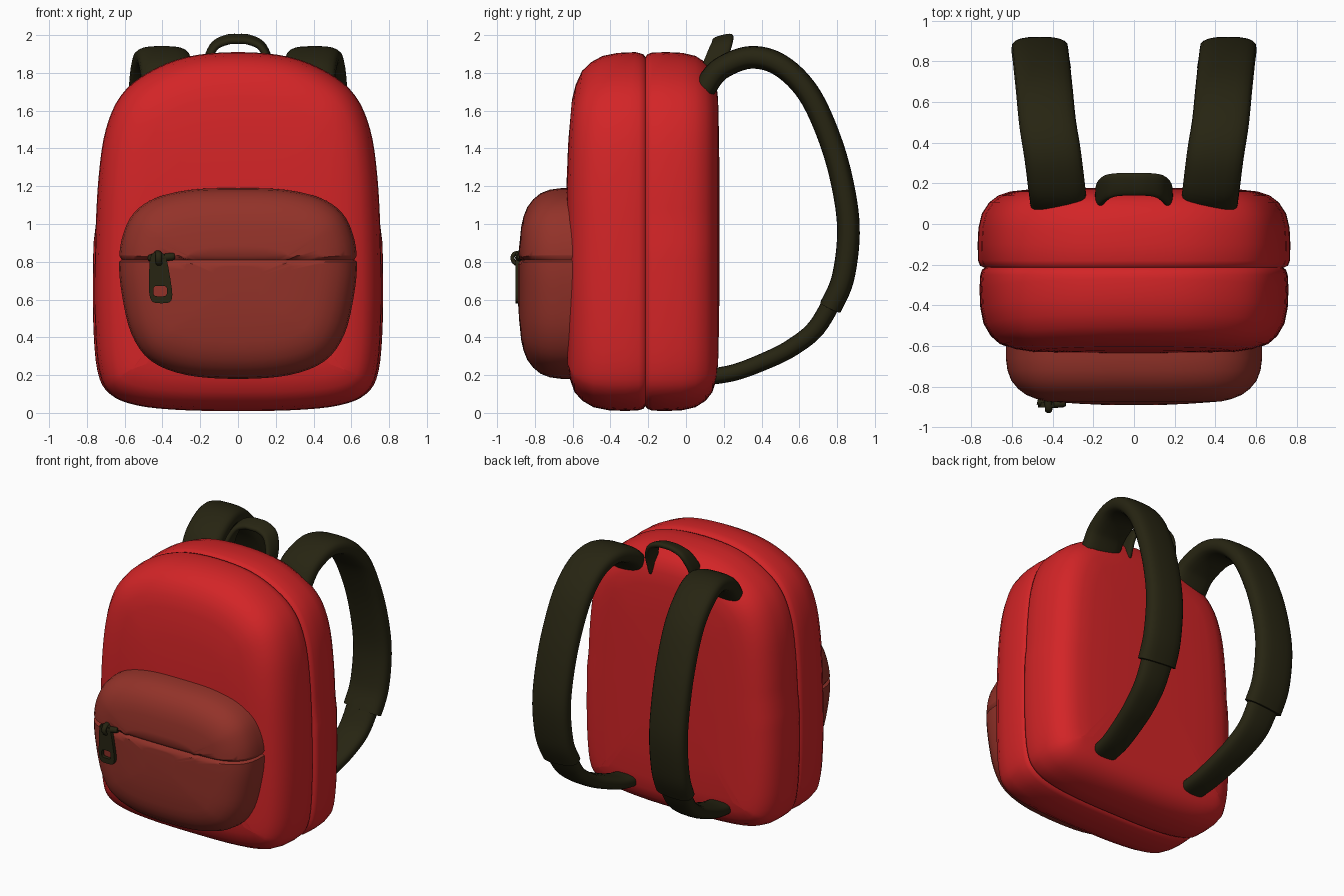
import bpy, bmesh, math
from mathutils import Vector

if "Cube" in bpy.data.objects:
    bpy.data.objects.remove(bpy.data.objects["Cube"])


def material(name, rgb):
    mat = bpy.data.materials.new(name)
    mat.use_nodes = True
    mat.diffuse_color = (*rgb, 1)
    mat.node_tree.nodes["Principled BSDF"].inputs["Base Color"].default_value = (*rgb, 1)
    return mat


RED = material("bright red", (0.65, 0.018, 0.02))
RUST = material("rust red", (0.29, 0.032, 0.022))
OLIVE = material("dark olive", (0.02, 0.018, 0.006))


def finish(bm, name, mat, angle=50):
    bmesh.ops.recalc_face_normals(bm, faces=bm.faces)
    mesh = bpy.data.meshes.new(name)
    bm.to_mesh(mesh)
    bm.free()
    mesh.materials.append(mat)
    obj = bpy.data.objects.new(name, mesh)
    bpy.context.collection.objects.link(obj)
    bpy.ops.object.select_all(action="DESELECT")
    obj.select_set(True)
    bpy.context.view_layer.objects.active = obj
    bpy.ops.object.shade_smooth_by_angle(angle=math.radians(angle))
    return obj


def spline(points, steps, closed=False):
    """Catmull-Rom curve through the points."""
    pts = [Vector(p) for p in points]
    n = len(pts)
    pick = (lambda i: pts[i % n]) if closed else (lambda i: pts[max(0, min(n - 1, i))])
    out = []
    for i in range(n if closed else n - 1):
        a, b, c, d = (pick(i + k) for k in (-1, 0, 1, 2))
        for s in range(steps):
            t = s / steps
            out.append(0.5 * (2 * b + (c - a) * t + (2 * a - 5 * b + 4 * c - d) * t * t
                              + (3 * b - a - 3 * c + d) * t ** 3))
    return out if closed else out + [pts[-1]]


def skin(bm, rings):
    """Join equal rings of coordinates and close both ends."""
    loops = [[bm.verts.new(co) for co in ring] for ring in rings]
    for a, b in zip(loops, loops[1:]):
        for i in range(len(a)):
            j = (i + 1) % len(a)
            bm.faces.new((a[i], a[j], b[j], b[i]))
    bm.faces.new(loops[0])
    bm.faces.new(loops[-1])


def padded(half, layers, steps=4):
    """Loft a mirrored front outline through (y, inset, scale) layers."""
    outline = spline(half + [(-x, z) for x, z in half[-2:0:-1]], steps, True)
    n = len(outline)
    mid = Vector((0, (half[0][1] + half[-1][1]) / 2))
    normals = []
    for i in range(n):
        t = (outline[(i + 1) % n] - outline[i - 1]).normalized()
        normals.append(Vector((-t.y, t.x)))
    rings = []
    for y, inset, scale in layers:
        flat = [mid + (p + nrm * inset - mid) * scale for p, nrm in zip(outline, normals)]
        rings.append([Vector((p.x, y, p.y)) for p in flat])
    bm = bmesh.new()
    skin(bm, rings)
    return bm


def sweep(name, path, side, size, steps=6, sharp=2.8, count=20):
    """Sweep a rounded strip; size(t) gives its width and thickness."""
    pts = spline(path, steps)
    rings = []
    last = len(pts) - 1
    for i, p in enumerate(pts):
        tan = (pts[min(i + 1, last)] - pts[max(i - 1, 0)]).normalized()
        nrm = Vector(side).cross(tan).normalized()
        across = tan.cross(nrm)
        w, h = size(i / last)
        ring = []
        for k in range(count):
            c, s = math.cos(math.tau * k / count), math.sin(math.tau * k / count)
            u = math.copysign(abs(c) ** (2 / sharp), c) * w / 2
            v = math.copysign(abs(s) ** (2 / sharp), s) * h / 2
            ring.append(p + across * u + nrm * v)
        rings.append(ring)
    # Pull in both tips so the ends look padded
    for end, step in ((0, -1), (last, 1)):
        centre = pts[end]
        tan = (pts[end] - pts[end - step]).normalized()
        tip = [centre + (co - centre) * 0.75 + tan * 0.015 for co in rings[end]]
        rings.insert(0 if step < 0 else len(rings), tip)
    bm = bmesh.new()
    skin(bm, rings)
    return finish(bm, name, OLIVE)


# Main bag with a seam groove around its middle
body_half = [(0, .01), (.3, .015), (.53, .04), (.67, .1), (.735, .22), (.758, .5), (.756, .9),
             (.738, 1.25), (.7, 1.5), (.62, 1.68), (.48, 1.8), (.27, 1.885), (0, 1.91)]
body_layers = [(-.635, .25, .3), (-.632, .25, .7), (-.628, .25, 1), (-.615, .17, 1), (-.59, .1, 1),
               (-.55, .055, 1), (-.49, .02, 1), (-.41, .004, 1), (-.32, 0, 1), (-.25, .004, 1),
               (-.225, .012, 1), (-.215, .026, 1), (-.205, .012, 1), (-.18, .002, 1), (-.1, 0, 1),
               (-.02, .004, 1), (.05, .02, 1), (.105, .055, 1), (.14, .1, 1), (.16, .16, 1),
               (.17, .25, 1), (.175, .25, .7), (.178, .25, .3)]
bm = padded(body_half, body_layers)
for v in bm.verts:
    if v.co.y < -.3 and v.co.z > 1.1:      # front leans back near the top
        v.co.y += .05 * ((v.co.z - 1.1) / .8) ** 2
    if v.co.y > -.21 and v.co.z < .96:     # lower back half is slightly fuller
        v.co.x *= 1.012
finish(bm, "bag_body", RED)

# Front pocket with a horizontal zip groove
pocket_half = [(0, .18), (.27, .2), (.46, .275), (.565, .42), (.615, .63), (.63, .8),
               (.61, .94), (.55, 1.06), (.43, 1.14), (.24, 1.182), (0, 1.19)]
pocket_layers = [(-.56, 0, 1), (-.66, 0, 1), (-.72, .008, 1), (-.77, .027, 1), (-.81, .06, 1),
                 (-.84, .1, 1), (-.86, .15, 1), (-.872, .2, 1), (-.883, .2, .65), (-.89, .2, .3)]
bm = padded(pocket_half, pocket_layers)
ZIP = .81
for z in (ZIP - .022, ZIP, ZIP + .022):
    bmesh.ops.bisect_plane(bm, geom=bm.verts[:] + bm.edges[:] + bm.faces[:],
                           plane_co=(0, 0, z), plane_no=(0, 0, 1))
for v in bm.verts:
    if abs(v.co.z - ZIP) < .002:
        v.co.x *= .977
        v.co.y += .02 if v.co.y < -.7 else 0
finish(bm, "front_pocket", RUST)

# Shoulder straps: wide padded upper part and narrower lower webbing
upper_path = [(.37, .1, 1.72), (.38, .18, 1.82), (.4, .34, 1.882), (.425, .5, 1.84),
              (.44, .65, 1.69), (.452, .765, 1.44), (.46, .835, 1.18), (.463, .86, .95),
              (.46, .83, .71), (.45, .765, .56)]
lower_path = [(.452, .79, .62), (.44, .69, .45), (.42, .56, .345), (.4, .42, .275),
              (.38, .26, .215), (.37, .12, .19)]
for side, sx in (("left", 1), ("right", -1)):
    flip = lambda path: [(x * sx, y, z) for x, y, z in path]
    sweep(side + "_shoulder_strap", flip(upper_path), (1, 0, 0), lambda t: (.28, .12))
    sweep(side + "_lower_strap", flip(lower_path), (1, 0, 0),
          lambda t: (.23 - .05 * t, .1 - .015 * t))

# Carry handle
arch = [(.17, .11, 1.74), (.165, .15, 1.85), (.125, .185, 1.94), (.06, .195, 1.975), (0, .195, 1.98)]
sweep("carry_handle", arch + [(-x, y, z) for x, y, z in arch[-2::-1]], (0, 1, .25),
      lambda t: (.115, .042))

# Zip pull tag with a square hole
N = 28
outer, inner = [], []
for k in range(N):
    c, s = math.cos(math.tau * k / N), math.sin(math.tau * k / N)
    u = math.copysign(abs(c) ** .5, c)
    w = math.copysign(abs(s) ** .5, s)
    outer.append((-.415 - .01 * w + u * (.056 - .012 * w), .715 + w * .135))
    inner.append((-.412 + u * .036, .645 + w * .028))
bm = bmesh.new()
loops = [[bm.verts.new((x, y, z)) for x, z in pts]
         for pts, y in ((outer, -.878), (outer, -.903), (inner, -.903), (inner, -.878))]
for a, b in zip(loops, loops[1:] + loops[:1]):
    for i in range(N):
        j = (i + 1) % N
        bm.faces.new((a[i], a[j], b[j], b[i]))
finish(bm, "zip_pull_tag", OLIVE, 35)

# Zip slider: a bar on the seam and a loop holding the tag
sweep("zip_slider", [(-.46, -.875, .82), (-.41, -.885, .82), (-.345, -.88, .828)], (0, 0, 1),
      lambda t: (.04, .04), sharp=2, count=12)
sweep("zip_loop", [(-.425, -.865, .85), (-.42, -.908, .842), (-.42, -.918, .815),
                   (-.418, -.9, .79), (-.418, -.86, .79)], (1, 0, 0),
      lambda t: (.035, .022), sharp=2, count=12)
